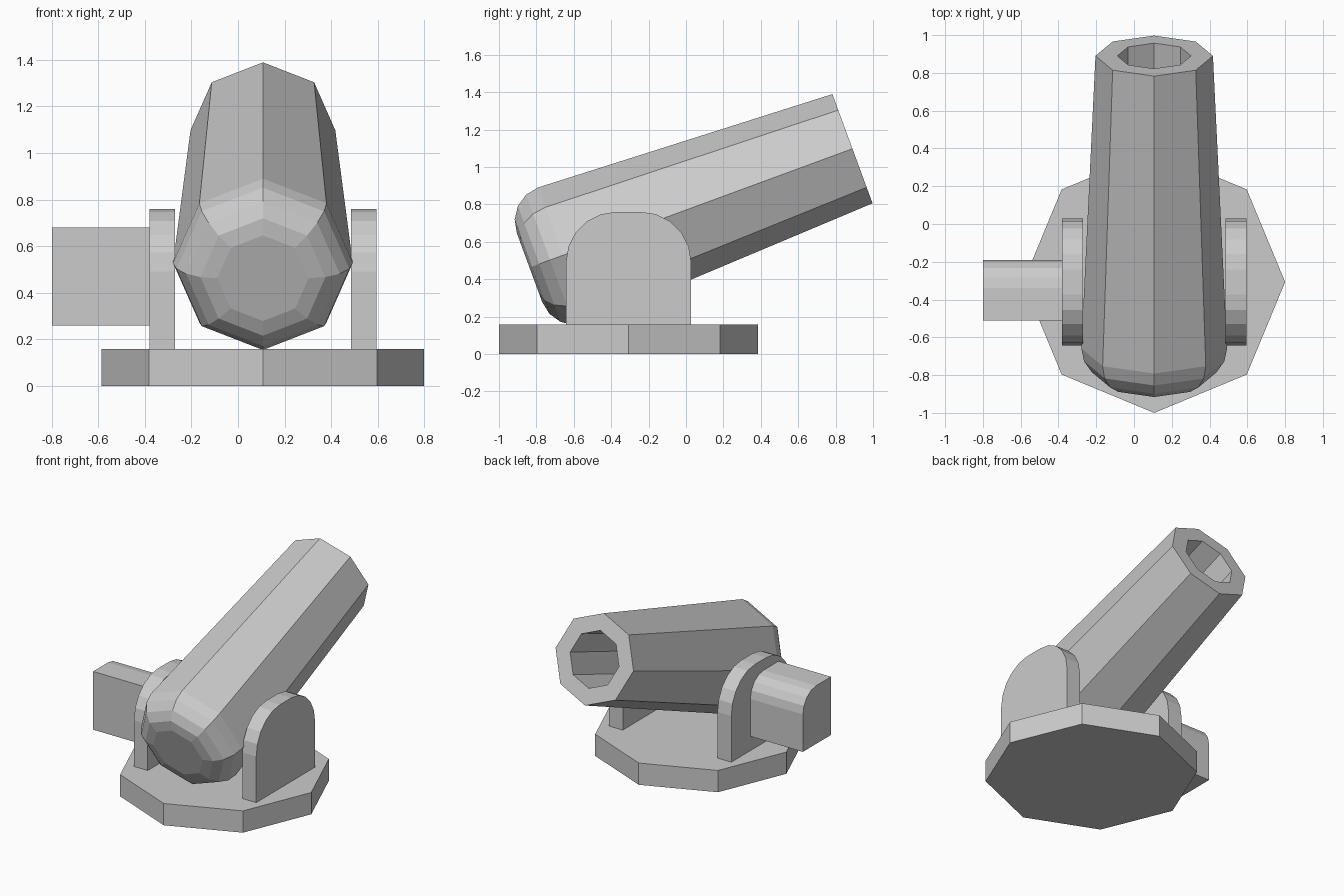
import bpy, bmesh, math
from mathutils import Matrix, Vector

if "Cube" in bpy.data.objects:
    bpy.data.objects.remove(bpy.data.objects["Cube"], do_unlink=True)

CX, CY = 0.107, -0.307   # centre of the mount
BASE_TOP = 0.157

grey = bpy.data.materials.new("plain_grey")
grey.use_nodes = True
grey.diffuse_color = (0.6, 0.6, 0.6, 1)
grey.node_tree.nodes["Principled BSDF"].inputs["Base Color"].default_value = (0.6, 0.6, 0.6, 1)


def finish(name, bm):
    bmesh.ops.recalc_face_normals(bm, faces=bm.faces)
    mesh = bpy.data.meshes.new(name)
    bm.to_mesh(mesh)
    bm.free()
    mesh.materials.append(grey)
    obj = bpy.data.objects.new(name, mesh)
    bpy.context.collection.objects.link(obj)
    return obj


def lathe(name, profile, matrix, sides=8):
    """Revolve (radius, height) points about local z and cap both ends."""
    bm = bmesh.new()
    rings = [[bm.verts.new((r * math.cos(k * math.tau / sides),
                            r * math.sin(k * math.tau / sides), h))
              for k in range(sides)] for r, h in profile]
    for a, b in zip(rings, rings[1:]):
        for k in range(sides):
            n = (k + 1) % sides
            bm.faces.new((a[k], a[n], b[n], b[k]))
    bm.faces.new(rings[0])
    bm.faces.new(rings[-1])
    bm.transform(matrix)
    return finish(name, bm)


def arc(cy, cz, r, start, end, steps):
    return [(cy + r * math.cos(math.radians(start + (end - start) * i / steps)),
             cz + r * math.sin(math.radians(start + (end - start) * i / steps)))
            for i in range(steps + 1)]


def slab(name, outline, x0, x1):
    """Extrude a (y, z) outline from x0 to x1."""
    bm = bmesh.new()
    face = bm.faces.new([bm.verts.new((x0, y, z)) for y, z in outline])
    out = bmesh.ops.extrude_face_region(bm, geom=[face])
    moved = [v for v in out["geom"] if isinstance(v, bmesh.types.BMVert)]
    bmesh.ops.translate(bm, verts=moved, vec=(x1 - x0, 0, 0))
    return finish(name, bm)


# Octagonal base plate
lathe("base_plate", [(0.693, 0), (0.693, BASE_TOP)], Matrix.Translation((CX, CY, 0)))

# Two round-topped side brackets
HALF, R, TOP = 0.335, 0.27, 0.76
bracket = [(CY - HALF, BASE_TOP), (CY + HALF, BASE_TOP)]
bracket += arc(CY + HALF - R, TOP - R, R, 0, 90, 5)
bracket += arc(CY - HALF + R, TOP - R, R, 90, 180, 5)
for side, name in ((-1, "right_bracket"), (1, "left_bracket")):
    slab(name, bracket, CX + side * 0.378, CX + side * 0.488)

# Side box with one rounded upper edge
box = [(-0.51, 0.68), (-0.51, 0.26), (-0.19, 0.26)] + arc(-0.34, 0.53, 0.15, 0, 90, 4)
slab("side_box", box, -0.8, -0.381)

# Tapered hollow barrel with a rounded breech, tilted upward
LENGTH, BEVEL, BREECH_R = 1.84, 0.19, 0.386
profile = [(BREECH_R - BEVEL + r, -LENGTH + BEVEL + h)
           for r, h in arc(0, 0, BEVEL, -90, 0, 4)]
profile += [(0.311, 0), (0.195, 0), (0.195, -1.0)]
tilt = Matrix.Rotation(math.radians(20.2 - 90), 4, 'X')
lathe("barrel", profile, Matrix.Translation(Vector((CX, 0.89, 1.0975))) @ tilt)
